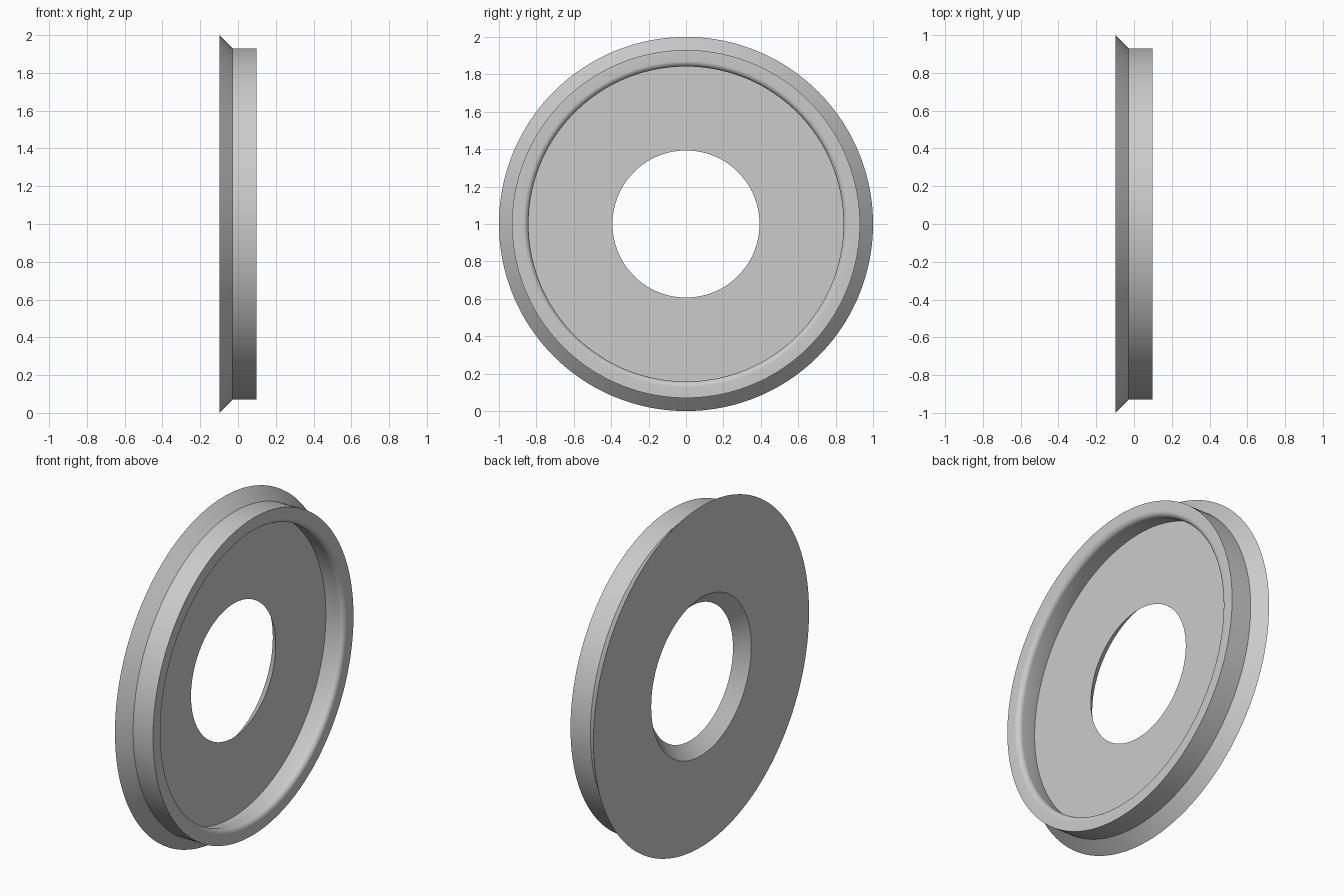
import bpy, bmesh, math

if "Cube" in bpy.data.objects:
    bpy.data.objects.remove(bpy.data.objects["Cube"])

SEGMENTS = 160
HALF = 0.099      # half the thickness along x
FLOOR = -0.03     # recess floor and flange shoulder

# Closed cross-section (x, radius): flange, rim, rounded lip, recess, tapered bore
fillet = 0.03
lip = [(HALF - fillet + fillet * math.cos(a), 0.872 - fillet * math.sin(a))
       for a in (math.pi / 2 * i / 8 for i in range(9))]
profile = [(-HALF, 0.464), (-HALF, 1.0), (FLOOR, 0.93), (HALF, 0.93),
           *lip, (FLOOR, 0.858), (FLOOR, 0.393)]

# Revolve the section around the x axis
bm = bmesh.new()
rings = []
for s in range(SEGMENTS):
    a = 2 * math.pi * s / SEGMENTS
    rings.append([bm.verts.new((x, r * math.cos(a), 1 + r * math.sin(a))) for x, r in profile])
n = len(profile)
for s in range(SEGMENTS):
    here, there = rings[s], rings[(s + 1) % SEGMENTS]
    for i in range(n):
        j = (i + 1) % n
        bm.faces.new((here[i], here[j], there[j], there[i]))
bmesh.ops.recalc_face_normals(bm, faces=bm.faces)
mesh = bpy.data.meshes.new("flanged_ring")
bm.to_mesh(mesh)
bm.free()

ring = bpy.data.objects.new("flanged_ring", mesh)
bpy.context.collection.objects.link(ring)
grey = bpy.data.materials.new("light grey")
grey.diffuse_color = (0.6, 0.6, 0.6, 1)
grey.use_nodes = True
grey.node_tree.nodes["Principled BSDF"].inputs["Base Color"].default_value = grey.diffuse_color
mesh.materials.append(grey)

# Smooth round surfaces, sharp corners
bpy.context.view_layer.objects.active = ring
ring.select_set(True)
bpy.ops.object.shade_smooth_by_angle(angle=math.radians(30))
